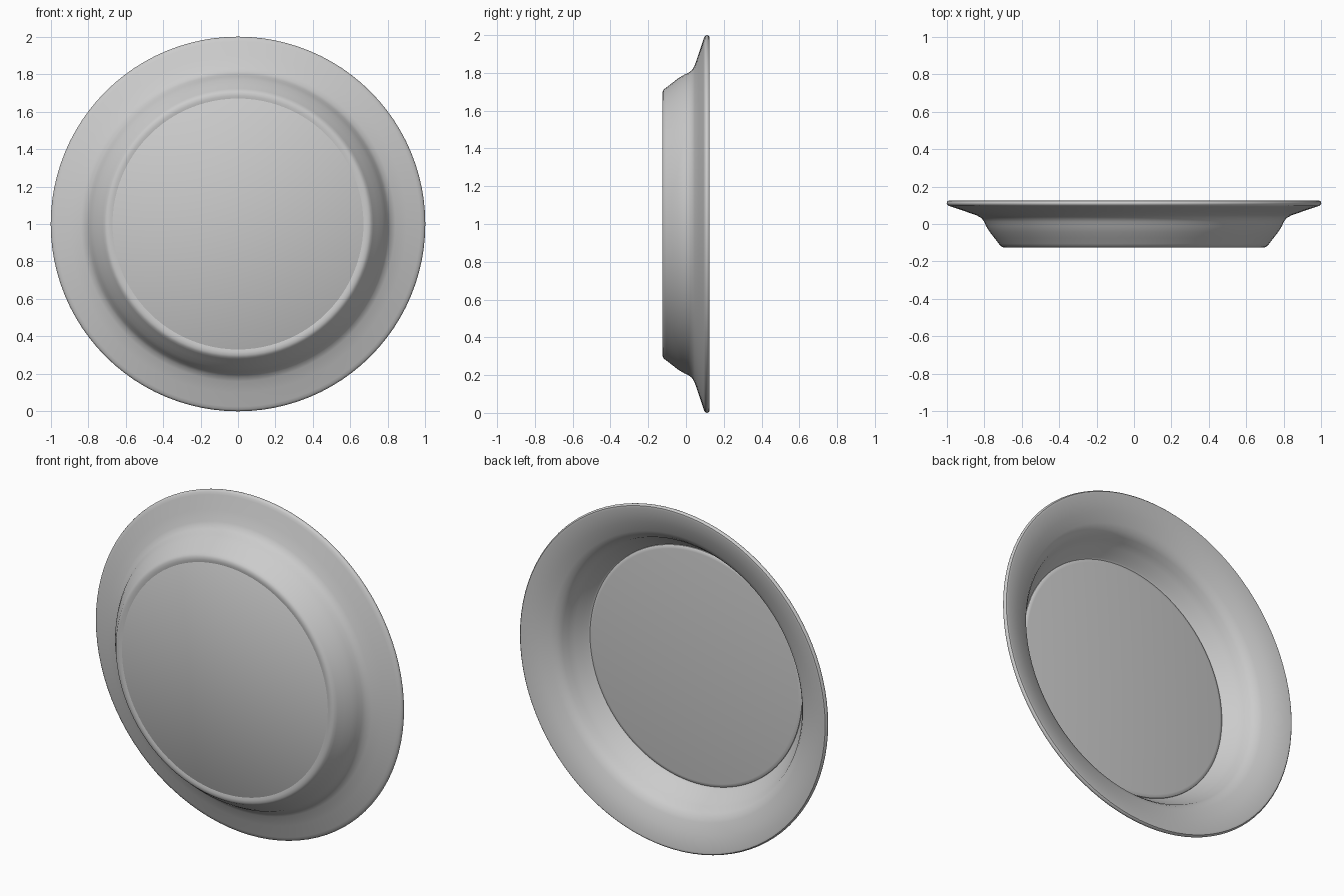
import bpy, bmesh, math

if "Cube" in bpy.data.objects:
    bpy.data.objects.remove(bpy.data.objects["Cube"])

SEG = 96

grey = bpy.data.materials.new("plain grey")
grey.diffuse_color = (0.6, 0.6, 0.6, 1)
grey.use_nodes = True
grey.node_tree.nodes["Principled BSDF"].inputs["Base Color"].default_value = grey.diffuse_color


def lathe(name, profile, closed):
    """Spin (radius, y) points round the y axis through z = 1."""
    bm = bmesh.new()
    rings = []
    for r, y in profile:
        rings.append([bm.verts.new((r * math.cos(2 * math.pi * i / SEG), y,
                                    1 + r * math.sin(2 * math.pi * i / SEG)))
                      for i in range(SEG)])
    pairs = list(zip(rings, rings[1:]))
    if closed:
        pairs.append((rings[-1], rings[0]))
    else:
        bm.faces.new(rings[0])
        bm.faces.new(rings[-1])
    for a, b in pairs:
        for i in range(SEG):
            j = (i + 1) % SEG
            bm.faces.new((a[i], a[j], b[j], b[i]))
    bmesh.ops.recalc_face_normals(bm, faces=bm.faces)
    mesh = bpy.data.meshes.new(name)
    bm.to_mesh(mesh)
    bm.free()
    obj = bpy.data.objects.new(name, mesh)
    bpy.context.collection.objects.link(obj)
    mesh.materials.append(grey)
    bpy.ops.object.select_all(action='DESELECT')
    obj.select_set(True)
    bpy.context.view_layer.objects.active = obj
    bpy.ops.object.shade_smooth_by_angle(angle=math.radians(40))
    return obj


# Flared wall and wide rim: outer side from foot to lip, then back down inside
lathe("plate_wall_and_rim", [
    (0.67, -0.122), (0.685, -0.125), (0.70, -0.124), (0.712, -0.118),
    (0.722, -0.105), (0.745, -0.075), (0.77, -0.043), (0.789, -0.012),
    (0.80, 0.012), (0.815, 0.032), (0.84, 0.046), (0.90, 0.067),
    (0.975, 0.092), (0.99, 0.097), (0.998, 0.104), (1.0, 0.111),
    (0.998, 0.118), (0.992, 0.124), (0.98, 0.125),
    (0.89, 0.096), (0.83, 0.075), (0.80, 0.058), (0.78, 0.034),
    (0.765, 0.0), (0.745, -0.03), (0.72, -0.062), (0.70, -0.088),
    (0.69, -0.098), (0.67, -0.10)], True)

# Flat round base with a softened inner edge
lathe("plate_base", [
    (0.67, -0.122), (0.685, -0.112), (0.692, -0.10), (0.69, -0.093),
    (0.682, -0.088), (0.67, -0.086)], False)
